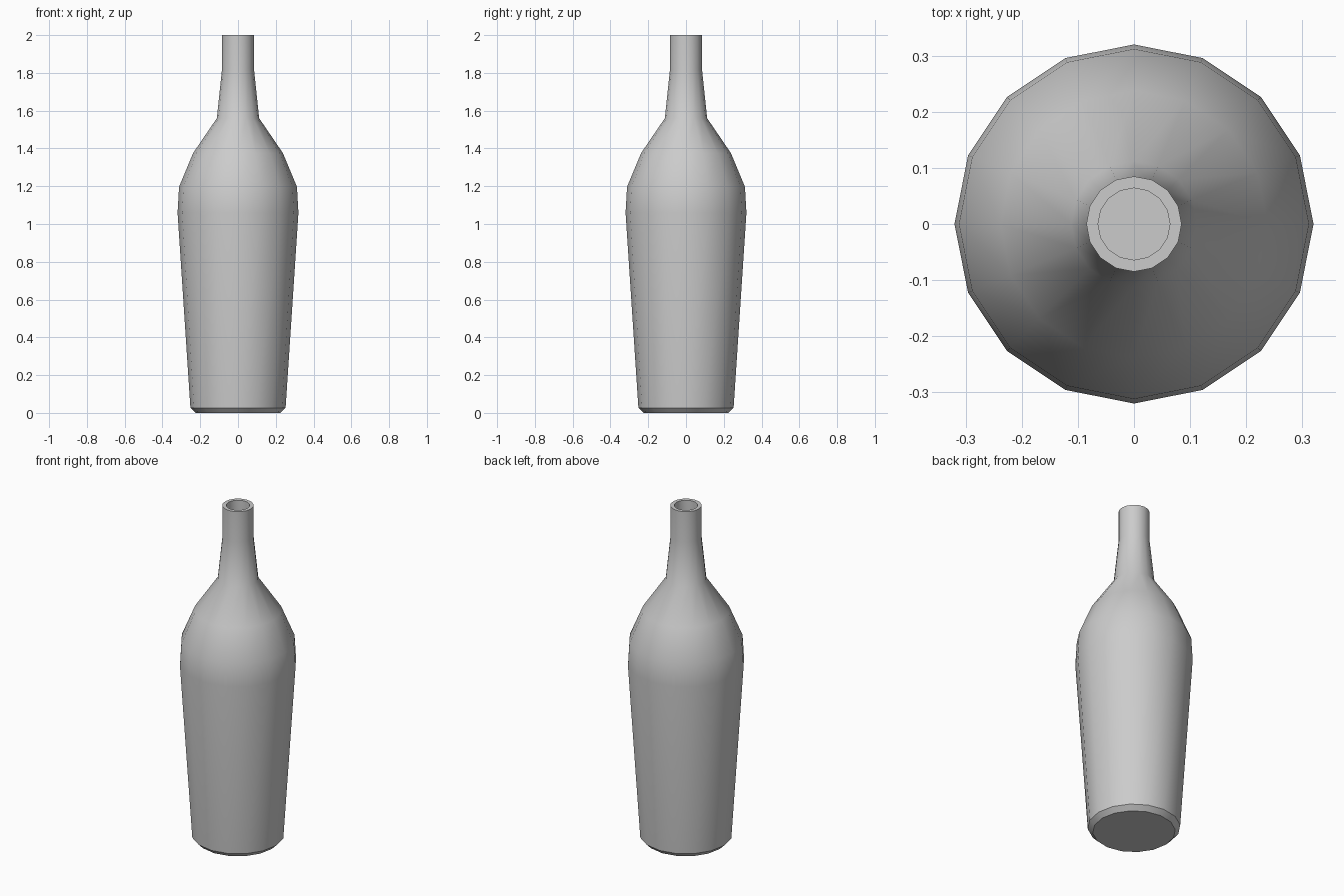
import bpy, bmesh, math

if "Cube" in bpy.data.objects:
    bpy.data.objects.remove(bpy.data.objects["Cube"])

SIDES = 16
WALL = 0.021

# Outer profile from base to rim: (radius, height)
outer = [(0.225, 0.0), (0.252, 0.027), (0.32, 1.06), (0.312, 1.197),
         (0.238, 1.375), (0.112, 1.56), (0.085, 1.817), (0.085, 2.0)]
# Inner profile from rim down to the hollow floor
inner = [(r - WALL, z) for r, z in reversed(outer[1:])]


def lathe(name, profile):
    bm = bmesh.new()
    rings = []
    for r, z in profile:
        rings.append([bm.verts.new((r * math.cos(a), r * math.sin(a), z))
                      for a in (2 * math.pi * i / SIDES for i in range(SIDES))])
    for low, high in zip(rings, rings[1:]):
        for i in range(SIDES):
            j = (i + 1) % SIDES
            bm.faces.new((low[i], low[j], high[j], high[i]))
    bm.faces.new(list(reversed(rings[0])))
    bm.faces.new(rings[-1])
    bmesh.ops.recalc_face_normals(bm, faces=bm.faces)
    mesh = bpy.data.meshes.new(name)
    bm.to_mesh(mesh)
    bm.free()
    obj = bpy.data.objects.new(name, mesh)
    bpy.context.collection.objects.link(obj)
    return obj


# Hollow bottle with open neck
bottle = lathe("bottle", outer + inner)
bpy.context.view_layer.objects.active = bottle
bottle.select_set(True)
bpy.ops.object.shade_smooth_by_angle(angle=math.radians(30))
